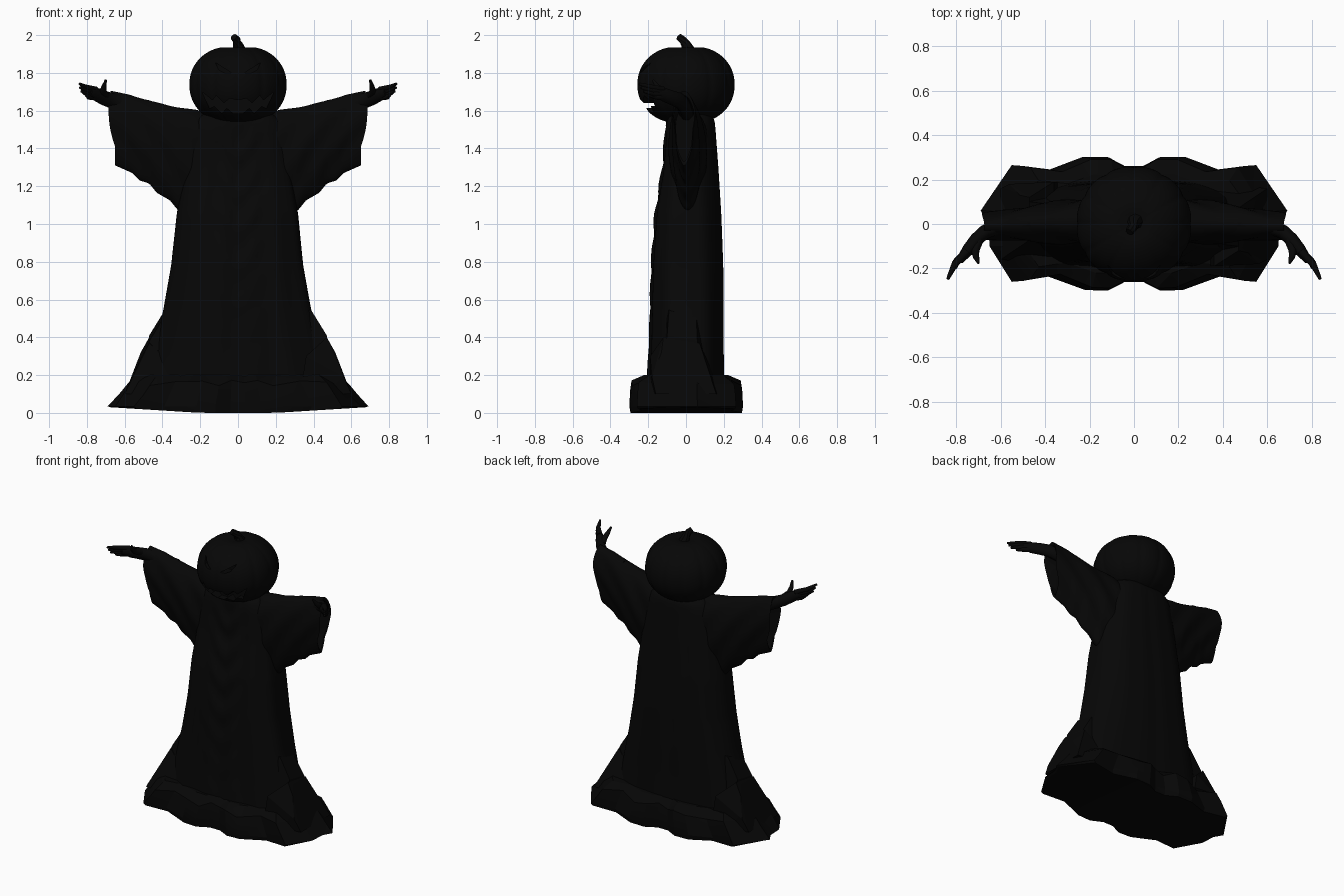
import bpy, bmesh
from math import sin, cos, pi, exp, copysign
from mathutils import Vector

if "Cube" in bpy.data.objects:
    bpy.data.objects.remove(bpy.data.objects["Cube"])

mat = bpy.data.materials.new("black")
mat.diffuse_color = (0.002, 0.002, 0.002, 1)
mat.use_nodes = True
mat.node_tree.nodes["Principled BSDF"].inputs["Base Color"].default_value = mat.diffuse_color


def finish(name, bm, angle=35):
    bmesh.ops.recalc_face_normals(bm, faces=bm.faces)
    me = bpy.data.meshes.new(name)
    bm.to_mesh(me)
    bm.free()
    ob = bpy.data.objects.new(name, me)
    bpy.context.collection.objects.link(ob)
    me.materials.append(mat)
    if angle:
        smooth(ob, angle)
    return ob


def smooth(ob, angle):
    bpy.ops.object.select_all(action='DESELECT')
    ob.select_set(True)
    bpy.context.view_layer.objects.active = ob
    bpy.ops.object.shade_smooth_by_angle(angle=angle * pi / 180)


def loft(bm, rings):
    """Skin a list of closed rings and cap both ends."""
    vs = [[bm.verts.new(p) for p in r] for r in rings]
    n = len(vs[0])
    for a, b in zip(vs, vs[1:]):
        for i in range(n):
            bm.faces.new((a[i], a[(i + 1) % n], b[(i + 1) % n], b[i]))
    bm.faces.new(vs[0][::-1])
    bm.faces.new(vs[-1])


def lerp_rows(rows, t):
    """Interpolate a table by its first column."""
    for a, b in zip(rows, rows[1:]):
        if t <= b[0]:
            k = (t - a[0]) / (b[0] - a[0])
            return [p + (q - p) * k for p, q in zip(a, b)]
    return list(rows[-1])


def tube(bm, pts, radii, n=10, tall=1.0):
    """Tapered tube; tall stretches the section upwards."""
    pts = [Vector(p) for p in pts]
    rings = []
    for i, p in enumerate(pts):
        d = (pts[min(i + 1, len(pts) - 1)] - pts[max(i - 1, 0)]).normalized()
        ref = Vector((0, 0, 1)) if abs(d.z) < 0.8 else Vector((0, 1, 0))
        u = d.cross(ref).normalized()
        w = u.cross(d)
        rings.append([p + radii[i] * (u * cos(2 * pi * k / n) + w * tall * sin(2 * pi * k / n))
                      for k in range(n)])
    loft(bm, rings)


# robe: rounded cross-sections with vertical folds and hanging V drapes
robe_rows = [  # z, half width, front y, back y
    (0.08, 0.49, -0.215, 0.205), (0.35, 0.44, -0.20, 0.20), (0.55, 0.395, -0.195, 0.20),
    (0.78, 0.354, -0.19, 0.198), (1.05, 0.325, -0.172, 0.188), (1.3, 0.285, -0.132, 0.172),
    (1.5, 0.25, -0.115, 0.157), (1.56, 0.22, -0.105, 0.15), (1.61, 0.13, -0.07, 0.09)]
bm = bmesh.new()
rings, N, L = [], 112, 70
for j in range(L + 1):
    z0 = 0.08 + 1.53 * j / L
    z, hx, yf, yb = lerp_rows(robe_rows, z0)
    ring = []
    for i in range(N):
        a = 2 * pi * i / N
        c, s = cos(a), sin(a)
        x = hx * copysign(abs(c) ** 0.8, c)
        y = (yb if s > 0 else -yf) * copysign(abs(s) ** 0.7, s)
        fade = min(1, (1.61 - z) * 5)
        fold = (0.014 if s < 0 else 0.004) * fade
        y *= 1 - fold * 4 * (0.5 + 0.5 * cos(x / hx * 15 + 0.6 * sin(3 * z)))
        x *= 1 - 0.012 * (1 + sin(7 * a + 2 * z)) * fade * abs(c)
        if s < 0:
            v = (z - 1.3 * abs(x)) * 2 * pi / 0.2
            y += 0.01 * (1 + sin(v)) * exp(-(x / 0.1) ** 2) * fade * min(1, z)
        ring.append((x, y, z))
    rings.append(ring)
loft(bm, rings)
finish("robe", bm, 50)

# sleeves: hanging teardrop sections with an open, hollow cuff
sleeve_rows = [  # x, bottom z, top z, half depth
    (0.12, 1.25, 1.57, 0.10), (0.22, 1.05, 1.605, 0.115), (0.32, 1.075, 1.617, 0.112),
    (0.36, 1.125, 1.625, 0.107), (0.43, 1.165, 1.645, 0.097), (0.47, 1.215, 1.655, 0.09),
    (0.52, 1.23, 1.67, 0.083), (0.56, 1.27, 1.685, 0.077), (0.65, 1.31, 1.705, 0.066)]
for side, label in ((1, "right"), (-1, "left")):
    bm = bmesh.new()
    rings = []
    steps = [(0.12 + 0.53 * j / 40, 1.0) for j in range(41)] + [(0.645, 0.88), (0.50, 0.75)]
    for x0, k in steps:
        x, zb, zt, hy = lerp_rows(sleeve_rows, x0)
        mid, h = (zt + zb) / 2, (zt - zb) / 2 * k
        cy = 0.02 - 0.03 * (x - 0.12) / 0.53
        ring = []
        for i in range(48):
            a = 2 * pi * i / 48
            up = cos(a)
            w = hy * k * sin(a) * (0.82 + 0.26 * up)
            w *= 1 + 0.08 * sin(26 * (x - 0.35 * up) + 3 * up)
            bulge = 0.035 * max(0, 1 - ((up - 0.45) / 0.95) ** 2) * max(0, (x - 0.4) / 0.25)
            ring.append((side * (x + bulge), cy + w, mid + h * up))
        rings.append(ring)
    loft(bm, rings)
    finish(label + "_sleeve", bm, 50)

    # forearm, palm, four fingers and thumb
    bm = bmesh.new()

    def limb(pts, radii, tall=1.0):
        tube(bm, [(side * x, y, z) for x, y, z in pts], radii, 10, tall)

    limb([(0.48, 0.005, 1.60), (0.62, -0.015, 1.637), (0.67, -0.035, 1.654),
          (0.71, -0.07, 1.667), (0.745, -0.115, 1.684), (0.785, -0.165, 1.70)],
         [0.045, 0.036, 0.032, 0.03, 0.028, 0.017], 1.3)
    for k, tip in enumerate([(0.838, -0.248, 1.742), (0.835, -0.238, 1.722),
                             (0.828, -0.225, 1.702), (0.805, -0.20, 1.682)]):
        dz = 0.022 - 0.013 * k
        base = Vector((0.752, -0.122, 1.688 + dz))
        mid = base.lerp(Vector(tip), 0.55) + Vector((0.008, 0.008, -0.004))
        limb([base, mid, tip], [0.018, 0.015, 0.007])
    limb([(0.70, -0.075, 1.68), (0.715, -0.12, 1.70), (0.71, -0.15, 1.725), (0.70, -0.175, 1.762)],
         [0.022, 0.019, 0.014, 0.006])
    finish(label + "_hand", bm, 60)

# pumpkin head with ribs and dimpled poles
bm = bmesh.new()
rings = []
for j in range(1, 40):
    t = pi * j / 40
    ring = []
    for i in range(120):
        a = 2 * pi * i / 120
        rib = 1 - 0.025 * (1 - abs(sin(6 * a))) ** 2
        r = 0.26 * sin(t) ** 0.85 * rib
        z = 1.737 - 0.208 * copysign(abs(cos(t)) ** 0.95, cos(t)) * (1 - 0.1 * exp(-(r / 0.06) ** 2))
        ring.append((r * cos(a), r * sin(a), z))
    rings.append(ring)
loft(bm, rings)
head = finish("pumpkin_head", bm, 0)


def carve(outline, y_back):
    """Cut an outline drawn in the front view into the head."""
    bm = bmesh.new()
    loft(bm, [[(x, y, z) for x, z in outline] for y in (-0.4, y_back)])
    cutter = finish("carving_cutter", bm, 0)
    cutter.hide_render = True
    mod = head.modifiers.new("carve", 'BOOLEAN')
    mod.operation, mod.object = 'DIFFERENCE', cutter
    bpy.ops.object.select_all(action='DESELECT')
    bpy.context.view_layer.objects.active = head
    bpy.ops.object.modifier_apply(modifier=mod.name)
    bpy.data.objects.remove(cutter)


# jagged grin and slanted eyes
upper = [(0.19, 1.70), (0.135, 1.655), (0.115, 1.68), (0.075, 1.64), (0.045, 1.665), (0, 1.655)]
lower = [(0.025, 1.585), (0.06, 1.615), (0.085, 1.585), (0.125, 1.625), (0.15, 1.61)]
half = upper[::-1] + lower[::-1]
carve(half + [(-x, z) for x, z in half[:0:-1]], -0.14)
for s in (1, -1):
    carve([(s * x, z) for x, z in ((0.035, 1.80), (0.12, 1.855), (0.10, 1.815), (0.07, 1.80))], -0.17)
smooth(head, 35)

# curved stem
bm = bmesh.new()
tube(bm, [(0.005, 0.012, 1.895), (0.005, 0.01, 1.925), (0, 0, 1.95), (-0.008, -0.018, 1.975), (-0.022, -0.036, 1.99)],
     [0.05, 0.036, 0.026, 0.022, 0.019], 8)
finish("pumpkin_stem", bm, 30)

# faceted rock base
half = [(0.04, -0.26), (0.12, -0.30), (0.22, -0.297), (0.39, -0.235), (0.55, -0.26), (0.65, -0.10),
        (0.655, 0.0), (0.69, 0.06), (0.55, 0.265), (0.38, 0.245), (0.23, 0.302), (0.12, 0.302), (0.04, 0.26)]
outline = half + [(-x, y) for x, y in half[::-1]]
bm = bmesh.new()
rings = []
for z, kx, ky in ((0, 0.98, 0.98), (0.035, 1, 1), (0.11, 0.91, 0.985), (0.16, 0.85, 0.96), (0.20, 0.78, 0.74)):
    ring = []
    for i, (x, y) in enumerate(outline):
        bump = 0.016 * sin(i * 2.3) if 0.035 < z < 0.2 else 0
        lift = 0.03 * max(0, abs(x) - 0.2) / 0.49 if z == 0 else 0
        ring.append((x * kx, y * ky, z + bump + lift))
    rings.append(ring)
loft(bm, rings)
bmesh.ops.triangulate(bm, faces=bm.faces)
finish("rock_base", bm, 20)

# stepped boulders leaning on the sides of the robe, lower at one corner
blocks = {
    "upper_boulder": [(0.30, 0.15, 0.1), (0.48, 0.13, 0.1), (0.47, 0.10, 0.41), (0.39, 0.09, 0.54), (0.30, 0.10, 0.58)],
    "lower_boulder": [(0.33, 0.19, 0.1), (0.60, 0.16, 0.1), (0.56, 0.18, 0.19), (0.515, 0.13, 0.32),
                      (0.47, 0.12, 0.40), (0.36, 0.19, 0.30)]}
for side, label in ((1, "right"), (-1, "left")):
    for name, pts in blocks.items():
        bm = bmesh.new()
        for x, y, z in pts:
            for s in (1, -1):
                low = s == side and z > 0.15
                bm.verts.new((side * x, s * y * (0.6 if low else 1), z - (0.03 if low else 0)))
        bmesh.ops.convex_hull(bm, input=bm.verts)
        finish(label + "_" + name, bm, 20)
